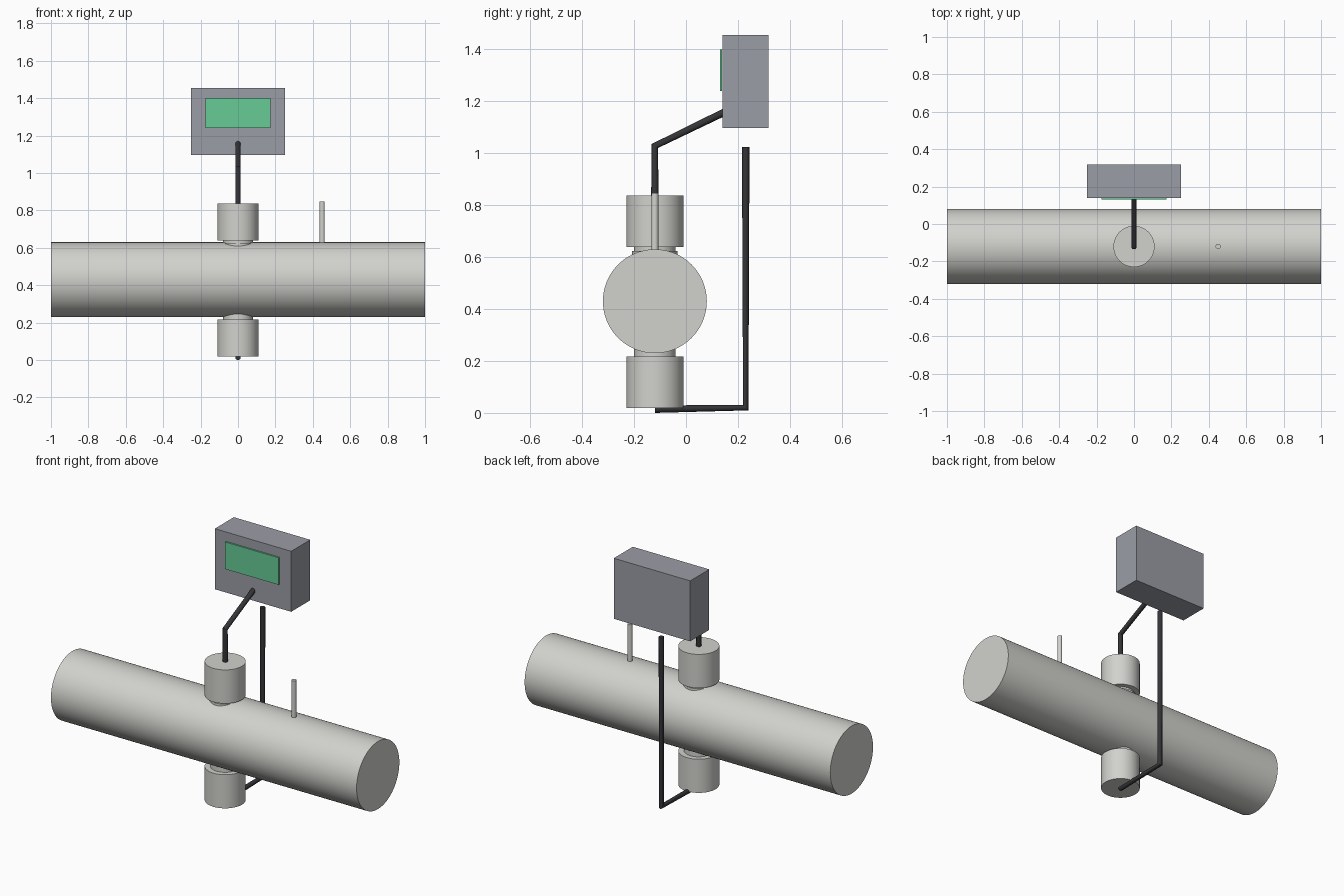
import bpy, math

if "Cube" in bpy.data.objects:
    bpy.data.objects.remove(bpy.data.objects["Cube"])


def material(name, rgb):
    m = bpy.data.materials.new(name)
    m.diffuse_color = (*rgb, 1)
    m.use_nodes = True
    m.node_tree.nodes["Principled BSDF"].inputs["Base Color"].default_value = m.diffuse_color
    return m


STEEL = material("light_steel", (0.64, 0.64, 0.61))
GREY = material("housing_grey", (0.33, 0.34, 0.38))
GREEN = material("screen_green", (0.14, 0.60, 0.31))
BLACK = material("cable_black", (0.035, 0.035, 0.04))

PIPE_Y, PIPE_Z, PIPE_R = -0.12, 0.43, 0.20


def finish(name, mat, smooth=True):
    ob = bpy.context.object
    ob.name = name
    ob.data.materials.append(mat)
    if smooth:
        bpy.ops.object.shade_smooth_by_angle(angle=math.radians(35))
    return ob


def upright(name, x, y, z0, z1, r, mat, sides=48):
    bpy.ops.mesh.primitive_cylinder_add(vertices=sides, radius=r, depth=z1 - z0,
                                        location=(x, y, (z0 + z1) / 2))
    return finish(name, mat)


def box(name, lo, hi, mat):
    bpy.ops.mesh.primitive_cube_add(size=1, location=[(a + b) / 2 for a, b in zip(lo, hi)])
    bpy.context.object.scale = [b - a for a, b in zip(lo, hi)]
    bpy.ops.object.transform_apply(location=False, rotation=False, scale=True)
    return finish(name, mat, smooth=False)


def cable(name, points, r, mat):
    cu = bpy.data.curves.new(name, 'CURVE')
    cu.dimensions = '3D'
    cu.bevel_depth = r
    cu.bevel_resolution = 4
    cu.use_fill_caps = True
    sp = cu.splines.new('POLY')
    sp.points.add(len(points) - 1)
    for p, co in zip(sp.points, points):
        p.co = (*co, 1)
    ob = bpy.data.objects.new(name, cu)
    bpy.context.collection.objects.link(ob)
    bpy.ops.object.select_all(action='DESELECT')
    ob.select_set(True)
    bpy.context.view_layer.objects.active = ob
    bpy.ops.object.convert(target='MESH')
    finish(name, mat)


# Main pipe
bpy.ops.mesh.primitive_cylinder_add(vertices=96, radius=PIPE_R, depth=2,
                                    location=(0, PIPE_Y, PIPE_Z),
                                    rotation=(0, math.pi / 2, 0))
finish("main_pipe", STEEL)

# Sensor bodies and their collars, above and below the pipe
upright("upper_sensor", 0, PIPE_Y, 0.638, 0.837, 0.11, STEEL)
upright("upper_collar", 0, PIPE_Y, 0.60, 0.642, 0.08, STEEL)
upright("upper_flange", 0, PIPE_Y, 0.60, 0.624, 0.088, STEEL)
upright("lower_sensor", 0, PIPE_Y, 0.018, 0.217, 0.11, STEEL)
upright("lower_collar", 0, PIPE_Y, 0.21, 0.26, 0.08, STEEL)

# Thin probe on the pipe
upright("probe", 0.45, PIPE_Y, 0.60, 0.847, 0.0138, STEEL, 24)

# Display unit with screen plate
box("display_housing", (-0.25, 0.14, 1.097), (0.25, 0.318, 1.455), GREY)
box("display_screen", (-0.175, 0.13, 1.24), (0.175, 0.1395, 1.40), GREEN)

# Cables from the sensors to the display
cable("upper_cable", [(0, PIPE_Y, 0.80), (0, PIPE_Y, 1.028), (0, 0.17, 1.169)], 0.0145, BLACK)
cable("lower_cable", [(0, PIPE_Y, 0.0145), (0, 0.23, 0.02), (0, 0.23, 1.024)], 0.0145, BLACK)
